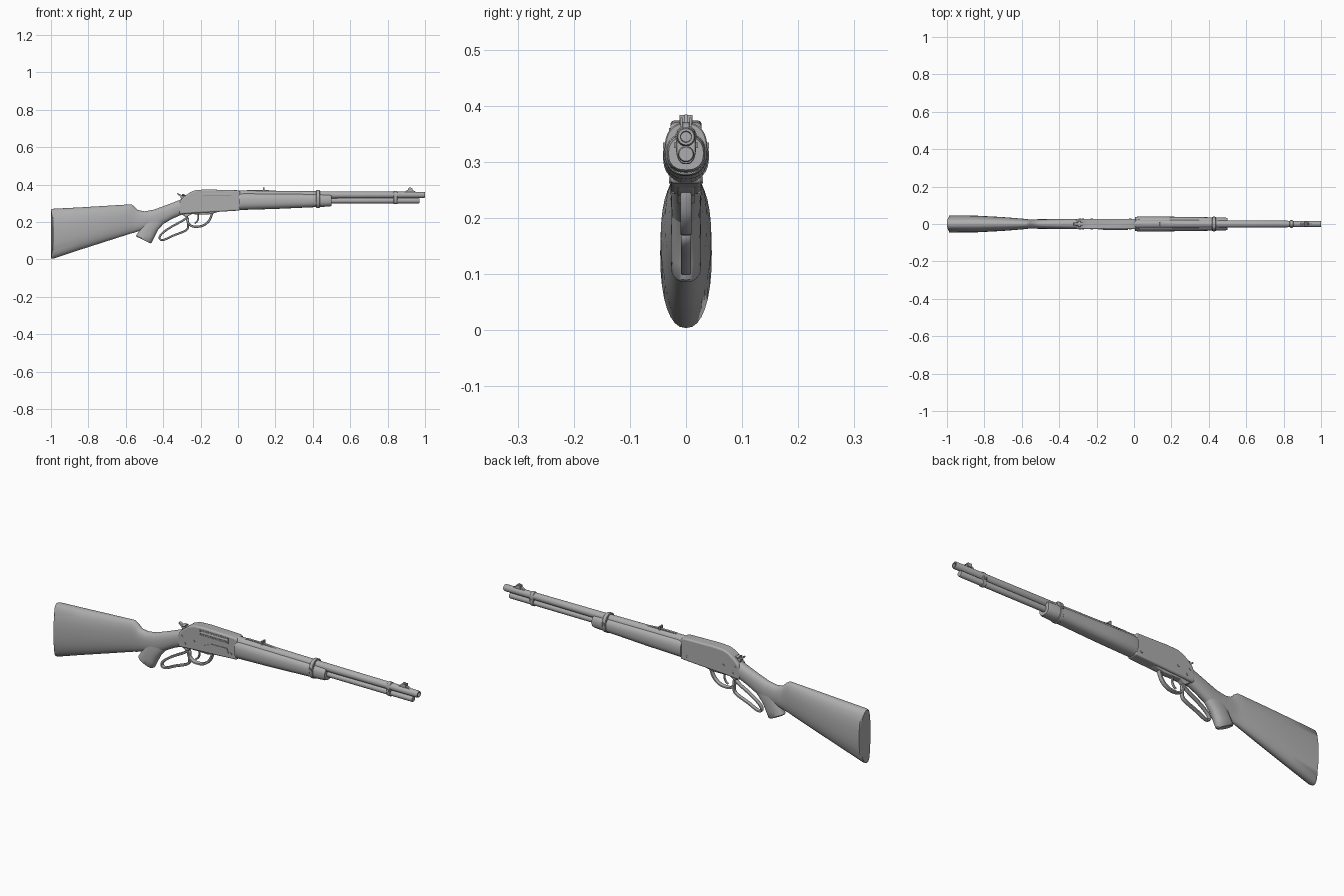
import bpy, bmesh, math
from mathutils import Vector

if "Cube" in bpy.data.objects:
    bpy.data.objects.remove(bpy.data.objects["Cube"])

grey = bpy.data.materials.new("gunmetal grey")
grey.diffuse_color = (0.42, 0.42, 0.42, 1)
grey.use_nodes = True
grey.node_tree.nodes["Principled BSDF"].inputs["Base Color"].default_value = grey.diffuse_color


def finish(name, bm, angle=35):
    bmesh.ops.recalc_face_normals(bm, faces=bm.faces)
    me = bpy.data.meshes.new(name)
    bm.to_mesh(me)
    bm.free()
    me.materials.append(grey)
    ob = bpy.data.objects.new(name, me)
    bpy.context.collection.objects.link(ob)
    bpy.ops.object.select_all(action='DESELECT')
    ob.select_set(True)
    bpy.context.view_layer.objects.active = ob
    bpy.ops.object.shade_smooth_by_angle(angle=math.radians(angle))
    return ob


def loft(name, rings, e=2.0, n=28, hollow=0.0):
    """Rings span two xz points: (xa, za, xb, zb, half_width), superellipse exponent e."""
    bm = bmesh.new()
    loops = []
    for xa, za, xb, zb, w in rings:
        loop = []
        for i in range(n):
            a = 2 * math.pi * i / n
            c, s = math.cos(a), math.sin(a)
            t = 0.5 + 0.5 * math.copysign(abs(c) ** (2 / e), c)
            y = w * math.copysign(abs(s) ** (2 / e), s)
            loop.append(bm.verts.new((xa + (xb - xa) * t + hollow * 4 * t * (1 - t) * (len(loops) == 0),
                                      y, za + (zb - za) * t)))
        loops.append(loop)
    for p, q in zip(loops, loops[1:]):
        for i in range(n):
            j = (i + 1) % n
            bm.faces.new((p[i], p[j], q[j], q[i]))
    bm.faces.new(loops[0])
    bm.faces.new(loops[-1])
    return finish(name, bm)


def along_x(name, secs, e=2.0, n=28, hollow=0.0):
    return loft(name, [(x, b, x, t, w) for x, b, t, w in secs], e, n, hollow)


def tube(name, z, secs, n=24):
    return along_x(name, [(x, z - r, z + r, r) for x, r in secs], 2, n)


def plate(name, pts, y0, y1, bevel=0.0):
    """Extrude an xz outline from y0 to y1."""
    bm = bmesh.new()
    f = bm.faces.new([bm.verts.new((x, y0, z)) for x, z in pts])
    r = bmesh.ops.extrude_face_region(bm, geom=[f])
    bmesh.ops.translate(bm, vec=(0, y1 - y0, 0), verts=[v for v in r["geom"] if isinstance(v, bmesh.types.BMVert)])
    ob = finish(name, bm)
    if bevel:
        m = ob.modifiers.new("bevel", 'BEVEL')
        m.width, m.segments = bevel, 3
    return ob


def box(name, x0, x1, y0, y1, z0, z1):
    return plate(name, [(x0, z0), (x1, z0), (x1, z1), (x0, z1)], y0, y1)


def strap(name, pts, half_w, thick, cyclic=False):
    """Smooth flat strap following an xz path."""
    P = [Vector((x, 0, z)) for x, z in pts]
    path, k = [], len(P)
    for i in range(k if cyclic else k - 1):
        g = lambda j: P[j % k] if cyclic else P[max(0, min(k - 1, j))]
        a, b, c, d = g(i - 1), g(i), g(i + 1), g(i + 2)
        for s in range(5):
            t = s / 5
            path.append(0.5 * (2 * b + (c - a) * t + (2 * a - 5 * b + 4 * c - d) * t * t
                               + (3 * b - a - 3 * c + d) * t ** 3))
    if not cyclic:
        path.append(P[-1])
    m, rings = len(path), []
    bm = bmesh.new()
    for i, p in enumerate(path):
        q0 = path[(i - 1) % m] if cyclic else path[max(i - 1, 0)]
        q1 = path[(i + 1) % m] if cyclic else path[min(i + 1, m - 1)]
        d = (q1 - q0).normalized()
        nrm = Vector((-d.z, 0, d.x)) * thick
        Y = Vector((0, half_w, 0))
        h = 0.6
        offs = [nrm + Y * h, nrm * h + Y, -nrm * h + Y, -nrm + Y * h,
                -nrm - Y * h, -nrm * h - Y, nrm * h - Y, nrm - Y * h]
        rings.append([bm.verts.new(p + o) for o in offs])
    for i in range(m if cyclic else m - 1):
        a, b = rings[i], rings[(i + 1) % m]
        for j in range(8):
            bm.faces.new((a[j], a[(j + 1) % 8], b[(j + 1) % 8], b[j]))
    if not cyclic:
        bm.faces.new(rings[0])
        bm.faces.new(rings[-1])
    return finish(name, bm, 50)


# Stock with comb and wrist
along_x("stock", [
    (-1.0, .004, .267, .040), (-.988, .004, .271, .046), (-.85, .05, .278, .045), (-.7, .098, .287, .037),
    (-.6, .130, .293, .029), (-.572, .139, .295, .026), (-.555, .143, .284, .024), (-.535, .15, .264, .024),
    (-.5, .16, .257, .025), (-.45, .165, .266, .026), (-.4, .19, .284, .027), (-.35, .218, .303, .028),
    (-.295, .242, .325, .028)], 2.3, 32, .012)
# Pistol grip
loft("pistol_grip", [
    (-.543, .122, -.468, .086, .022), (-.545, .127, -.461, .09, .026), (-.535, .143, -.448, .118, .027),
    (-.522, .165, -.428, .157, .027), (-.512, .2, -.39, .2, .026), (-.5, .235, -.36, .235, .022)], 2.4)

# Receiver
plate("receiver", [
    (-.312, .242), (-.318, .275), (-.308, .315), (-.285, .338), (-.255, .360), (-.225, .371), (-.17, .374),
    (0, .370), (.012, .362), (.012, .262), (-.1, .255), (-.22, .249)], -.028, .028, .009)
# Ejection port: frame strips, bolt, loading gate
for z in (.332, .357):
    box("port_edge", -.192, -.034, -.030, -.027, z, z + .004)
for x in (-.192, -.038):
    box("port_end", x, x + .004, -.030, -.027, .332, .361)
tube("bolt", .347, [(-.188, .009), (-.038, .009)]).location.y = -.0215
plate("loading_gate", [(-.165, .290), (-.125, .306), (-.04, .308), (-.032, .285), (-.045, .276), (-.075, .297),
                       (-.12, .293)], -.031, -.026)

# Receiver screws, both sides
for x, z in ((-.225, .293), (-.275, .268), (-.02, .285), (-.29, .30)):
    bm = bmesh.new()
    bmesh.ops.create_cone(bm, cap_ends=True, segments=14, radius1=.0065, radius2=.0065, depth=.061)
    for v in bm.verts:
        v.co = Vector((v.co.x + x, v.co.z, v.co.y + z))
    finish("receiver_screw", bm)

# Hammer
plate("hammer", [(-.285, .325), (-.262, .345), (-.285, .345), (-.297, .342), (-.322, .355), (-.326, .350),
                 (-.308, .336), (-.303, .318)], -.008, .008, .002)
tube("hammer_spur", .345, [(-.300, .006), (-.285, .006)], 12).scale.y = 2.6

# Fore-end
along_x("fore_end", [(.005, .263, .356, .037), (.03, .265, .357, .041), (.2, .270, .355, .039),
                     (.4, .279, .352, .036), (.49, .283, .348, .034), (.5, .286, .345, .031)], 2.4, 32)
# Barrel with open muzzle
tube("barrel", .345, [(0, .024), (.1, .023), (.5, .019), (.994, .0165), (1.0, .0145), (1.0, .010), (.96, .009)])
# Magazine tube
tube("magazine_tube", .314, [(.4, .0145), (.965, .0145), (.97, .0125)])
# Barrel bands and their screws
along_x("rear_band", [(.418, .277, .368, .036), (.42, .275, .370, .038), (.436, .276, .370, .038),
                      (.438, .278, .368, .036)], 2.4, 32)
along_x("front_band", [(.832, .2975, .364, .0165), (.834, .296, .366, .018), (.85, .296, .366, .018),
                       (.852, .2975, .364, .0165)], 2.6)
for x, w in ((.428, .041), (.842, .021)):
    box("band_screw", x - .005, x + .005, -w, w, .325, .335)

# Sights
plate("rear_sight_leaf", [(.04, .366), (.22, .362), (.22, .366), (.15, .371), (.05, .371)], -.006, .006)
for s in (-1, 1):
    box("rear_sight_ear", .135, .143, s * .012, s * .003, .366, .384)
plate("front_sight_ramp", [(.885, .358), (.955, .356), (.945, .366), (.93, .371), (.905, .371)], -.006, .006, .001)
plate("front_sight_blade", [(.908, .370), (.934, .370), (.932, .378), (.924, .385), (.914, .383)], -.003, .003)
for s in (-1, 1):
    box("front_sight_hood", .910, .932, s * .0095, s * .006, .362, .379)

# Lever: hand loop and trigger guard
strap("lever_loop", [(-.270, .222), (-.305, .202), (-.36, .172), (-.405, .14), (-.420, .115), (-.400, .104),
                     (-.345, .128), (-.275, .158), (-.268, .192)], .009, .0055, True)
strap("trigger_guard", [(-.275, .250), (-.270, .205), (-.255, .183), (-.23, .175), (-.19, .180), (-.158, .203),
                        (-.142, .235), (-.138, .258)], .010, .006)
plate("lever_base", [(-.31, .246), (-.275, .225), (-.25, .242), (-.16, .240), (-.13, .246), (-.10, .256),
                     (-.2, .262), (-.3, .26)], -.016, .016, .004)
# Trigger
strap("trigger", [(-.215, .250), (-.212, .225), (-.218, .205), (-.232, .192)], .005, .004)
